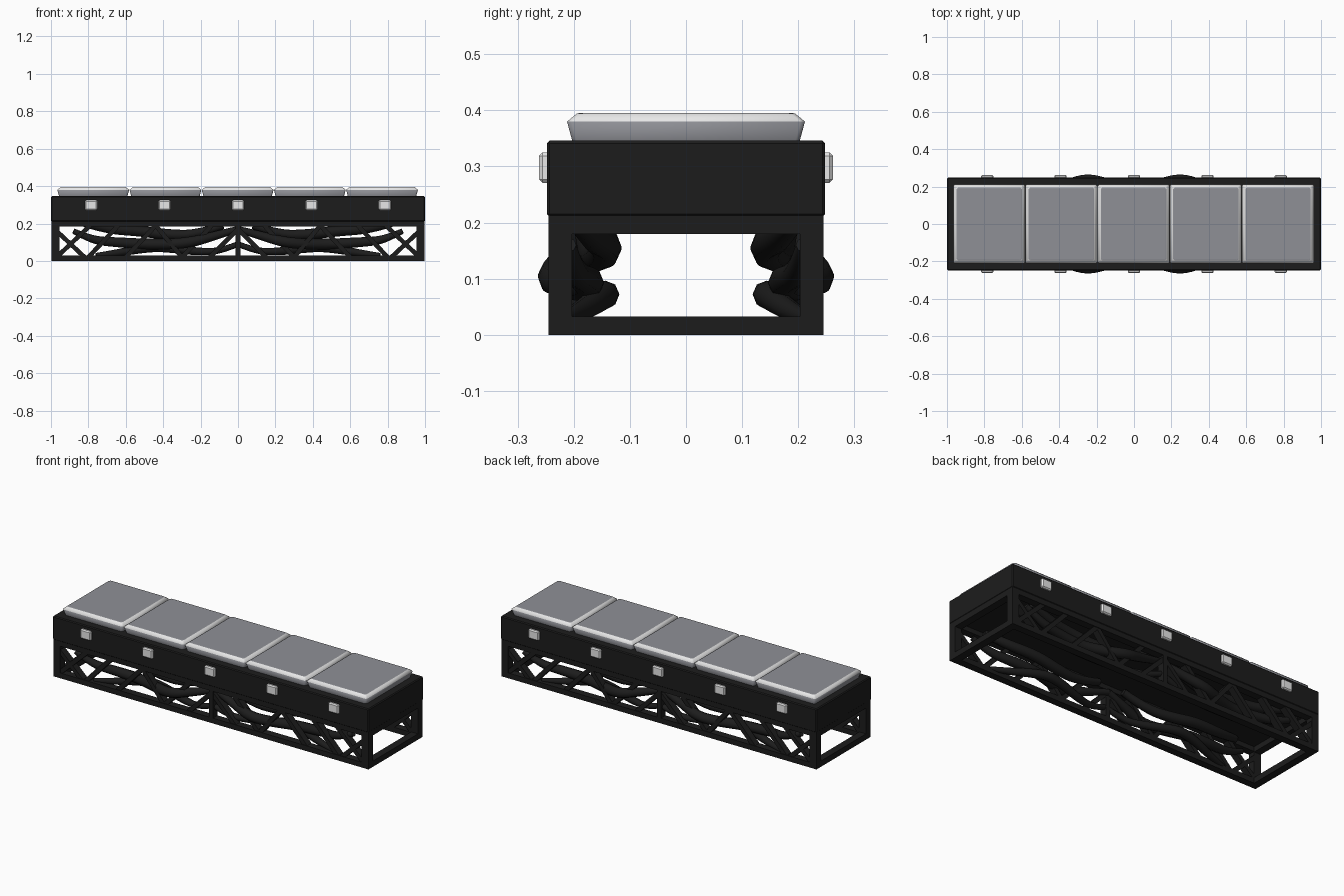
import bpy, bmesh, math
from mathutils import Vector

if "Cube" in bpy.data.objects:
    bpy.data.objects.remove(bpy.data.objects["Cube"])


def material(name, rgb):
    m = bpy.data.materials.new(name)
    m.diffuse_color = (*rgb, 1)
    m.use_nodes = True
    m.node_tree.nodes["Principled BSDF"].inputs["Base Color"].default_value = m.diffuse_color
    return m


BLACK = material("black metal", (0.012, 0.012, 0.012))
GREY = material("grey cushion", (0.275, 0.28, 0.305))
LIGHT = material("light trim", (0.80, 0.80, 0.80))


def finish(name, bm, mats):
    bmesh.ops.recalc_face_normals(bm, faces=bm.faces)
    me = bpy.data.meshes.new(name)
    bm.to_mesh(me)
    bm.free()
    ob = bpy.data.objects.new(name, me)
    bpy.context.collection.objects.link(ob)
    for m in mats:
        me.materials.append(m)
    return ob


def box(name, lo, hi, mat, bevel=0.0):
    bm = bmesh.new()
    bmesh.ops.create_cube(bm, size=1)
    for v in bm.verts:
        v.co = Vector([(a + b) / 2 + c * (b - a) for a, b, c in zip(lo, hi, v.co)])
    if bevel:
        bmesh.ops.bevel(bm, geom=bm.edges[:], offset=bevel, segments=1, affect='EDGES')
    return finish(name, bm, [mat])


def bar(name, a, b, w, d):
    """Straight bar in the side plane, w wide and d deep."""
    a, b = Vector(a), Vector(b)
    bm = bmesh.new()
    bmesh.ops.create_cube(bm, size=1)
    u = (b - a).normalized()
    n = Vector((0, 1, 0))
    s = u.cross(n)
    for v in bm.verts:
        c = v.co.copy()
        v.co = (a + b) / 2 + u * c.x * (b - a).length + n * c.y * d + s * c.z * w
    return finish(name, bm, [BLACK])


def tube(name, pts, r):
    """Smooth winding branch; each point is x, y, z, thickness factor."""
    cu = bpy.data.curves.new(name, 'CURVE')
    cu.dimensions = '3D'
    cu.bevel_depth = r
    cu.bevel_resolution = 2
    cu.use_fill_caps = True
    cu.resolution_u = 5
    sp = cu.splines.new('NURBS')
    sp.points.add(len(pts) - 1)
    sp.use_endpoint_u = True
    sp.order_u = 3
    for p, (x, y, z, f) in zip(sp.points, pts):
        p.co = (x, y, z, 1)
        p.radius = f
    ob = bpy.data.objects.new(name, cu)
    bpy.context.collection.objects.link(ob)
    cu.materials.append(BLACK)


# seat casing
box("seat_casing", (-1, -0.248, 0.21), (1, 0.248, 0.346), BLACK, 0.005)

# posts, with bottom and top rails forming an open frame
for sx in (-1, 1):
    xs = sorted((sx * 0.955, sx * 0.998))
    for sy in (-1, 1):
        ys = sorted((sy * 0.203, sy * 0.245))
        box("corner_post", (xs[0], ys[0], 0), (xs[1], ys[1], 0.2), BLACK)
    for z0, z1 in ((0, 0.033), (0.18, 0.214)):
        box("end_rail", (xs[0], -0.245, z0), (xs[1], 0.245, z1), BLACK)
for sy in (-1, 1):
    ys = sorted((sy * 0.203, sy * 0.245))
    for z0, z1 in ((0, 0.03), (0.183, 0.214)):
        box("side_rail", (-0.998, ys[0], z0), (0.998, ys[1], z1), BLACK)
    box("centre_post", (-0.013, ys[0], 0.02), (0.013, ys[1], 0.19), BLACK)

# lattice braces and winding branches, mirrored to all four quarters
BRACES = [((0.97, 0.02), (0.79, 0.19)), ((0.97, 0.16), (0.82, 0.02)),
          ((0.80, 0.02), (0.64, 0.19)), ((0.60, 0.02), (0.44, 0.19)),
          ((0.44, 0.19), (0.30, 0.02)), ((0.30, 0.02), (0.14, 0.19)),
          ((0.15, 0.02), (0.0, 0.17))]
UPPER = [(0.88, .21, .16, .6), (0.78, .20, .11, .9), (0.65, .18, .10, 1.1),
         (0.50, .17, .09, 1.2), (0.36, .21, .09, 1.2), (0.25, .243, .10, 1.2),
         (0.14, .22, .13, 1), (0.0, .20, .17, .7)]
LOWER = [(0.76, .215, .03, .6), (0.66, .19, .04, .9), (0.55, .16, .06, 1.1),
         (0.44, .14, .075, 1.2), (0.34, .15, .065, 1.1), (0.22, .18, .05, 1),
         (0.10, .21, .05, .8), (0.0, .22, .09, .7)]
HIGH = [(0.82, .19, .20, .8), (0.70, .16, .17, 1.1), (0.52, .14, .16, 1.2),
        (0.38, .15, .14, 1.2), (0.22, .17, .14, 1), (0.08, .18, .19, .8)]
for sx in (-1, 1):
    for sy in (-1, 1):
        for (x0, z0), (x1, z1) in BRACES:
            bar("lattice_brace", (sx * x0, sy * 0.222, z0), (sx * x1, sy * 0.222, z1), 0.024, 0.038)
        for nm, path, r in (("upper_branch", UPPER, 0.024), ("lower_branch", LOWER, 0.021),
                            ("high_branch", HIGH, 0.024)):
            tube(nm, [(sx * x, sy * y, z, f) for x, y, z, f in path], r)


# cushions: undercut sides, light chamfered trim, grey top
def cushion(cx, hx):
    bm = bmesh.new()
    rings = []
    for inset, z in ((0.010, 0.343), (0.0, 0.380), (0.017, 0.394), (0.021, 0.395)):
        X, Y, c = hx - inset, 0.212 - inset, 0.008
        ring = [(X - c, -Y), (X, -Y + c), (X, Y - c), (X - c, Y),
                (-X + c, Y), (-X, Y - c), (-X, -Y + c), (-X + c, -Y)]
        rings.append([bm.verts.new((cx + x, y, z)) for x, y in ring])
    for k, (a, b) in enumerate(zip(rings, rings[1:])):
        for i in range(8):
            j = (i + 1) % 8
            f = bm.faces.new((a[i], a[j], b[j], b[i]))
            f.material_index = 1 if k == 1 else 0
            f.smooth = k < 2
    bm.faces.new(rings[0])
    bm.faces.new(rings[-1])
    finish("seat_cushion", bm, [GREY, LIGHT])


for i in range(5):
    cushion(-0.002 + (i - 2) * 0.386, 0.192)

# light studs along both long sides
for x in (-0.785, -0.393, 0, 0.393, 0.785):
    for sy in (-1, 1):
        ys = sorted((sy * 0.235, sy * 0.262))
        box("side_stud", (x - 0.033, ys[0], 0.271), (x + 0.033, ys[1], 0.325), LIGHT, 0.006)
